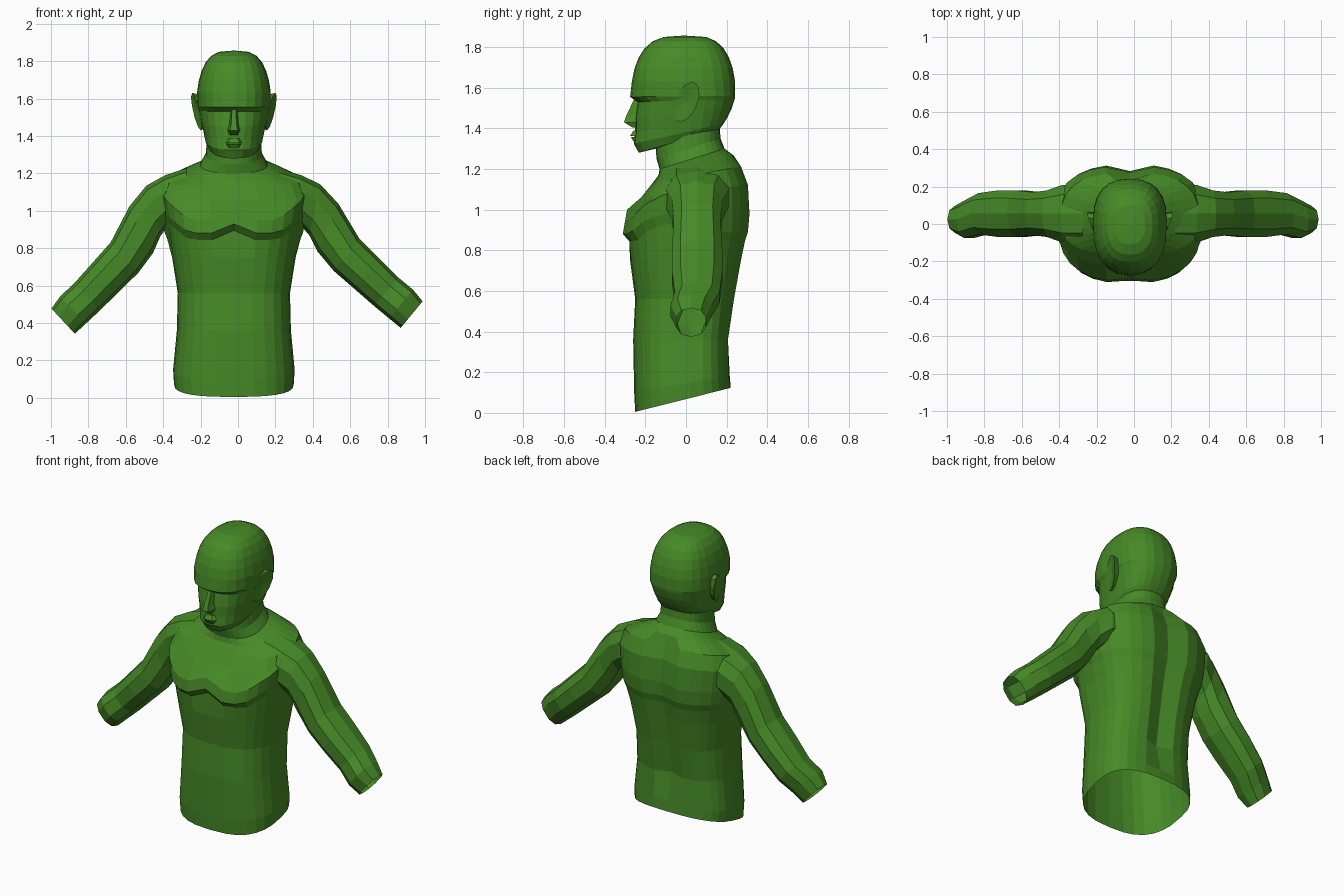
import bpy, bmesh, math
from mathutils import Matrix, Vector

cube = bpy.data.objects.get("Cube")
if cube:
    bpy.data.objects.remove(cube)

BODY_CENTRE = -.022  # the body sits slightly to its right

green = bpy.data.materials.new("skin green")
green.use_nodes = True
green.diffuse_color = (.062, .255, .02, 1)
shader = green.node_tree.nodes["Principled BSDF"]
shader.inputs["Base Color"].default_value = green.diffuse_color


def finish(name, bm):
    """Turn a bmesh into a flat shaded green object."""
    bmesh.ops.recalc_face_normals(bm, faces=bm.faces)
    bmesh.ops.translate(bm, verts=bm.verts, vec=(BODY_CENTRE, 0, 0))
    mesh = bpy.data.meshes.new(name)
    bm.to_mesh(mesh)
    bm.free()
    mesh.materials.append(green)
    obj = bpy.data.objects.new(name, mesh)
    bpy.context.scene.collection.objects.link(obj)


def loft(rings, tip=None):
    """Skin a stack of closed rings, optionally closing in a point."""
    bm = bmesh.new()
    loops = [[bm.verts.new(point) for point in ring] for ring in rings]
    count = len(loops[0])
    for low, high in zip(loops, loops[1:]):
        for i in range(count):
            j = (i + 1) % count
            bm.faces.new((low[i], low[j], high[j], high[i]))
    if tip:
        end = bm.verts.new(tip)
        for i in range(count):
            bm.faces.new((loops[-1][i], loops[-1][(i + 1) % count], end))
    return bm


def squarish_oval(sides, roundness):
    """Unit oval as (sideways, forward) pairs; lower roundness is boxier."""
    def bulge(value):
        return math.copysign(abs(value) ** roundness, value)
    angles = [math.tau * i / sides for i in range(sides)]
    return [(bulge(math.sin(a)), bulge(math.cos(a))) for a in angles]


def body_ring(z, rise, width, front, back, sides, roundness, middle=.02):
    """Body cross-section that climbs by rise from front to back."""
    ring = []
    for side, forward in squarish_oval(sides, roundness):
        reach = middle - front if forward > 0 else back - middle
        y = middle - forward * reach
        ring.append(Vector((side * width, y, z + rise * (y - front) / (back - front))))
    return ring


def add_muscles(ring):
    """Spine and breastbone grooves, and the arched lower chest line."""
    for v in ring:
        groove = max(0, 1 - abs(v.x) / .09)
        if v.y > 0 and .3 < v.z < 1.25:
            v.y -= .035 * groove
        elif v.y < 0 and .82 < v.z < 1.1:
            v.y += .015 * groove
        if v.y < -.03 and .8 < v.z < .97:
            v.z += .05 * groove + .8 * max(0, abs(v.x) - .24)
    return ring


# Torso, hem to neck: front height, half width, front, back
torso_levels = [
    (.005, .32, -.25, .22),
    (.1, .325, -.255, .215),
    (.36, .305, -.26, .21),
    (.56, .3, -.25, .24),
    (.75, .33, -.275, .275),
    (.845, .355, -.285, .295),
    (.88, .37, -.317, .31),
    (.95, .385, -.305, .318),
    (1.06, .4, -.225, .31),
    (1.13, .37, -.165, .275),
    (1.17, .27, -.135, .235),
    (1.2, .18, -.13, .19),
    (1.25, .15, -.145, .17),
    (1.32, .145, -.15, .165),
]
torso = []
for z, width, front, back in torso_levels:
    rise = max(.12 - .35 * z, 0) + min(.1, max(0, z - .85) * .3)
    roundness = .74 if width > .28 else .88
    torso.append(add_muscles(body_ring(z, rise, width, front, back, 28, roundness)))
finish("torso", loft(torso))

# Head: jaw, mouth, cheeks, eye line and brow, then a dome
face_levels = [
    (1.3, .13, -.15, .15),
    (1.28, .135, -.232, .165),
    (1.325, .155, -.257, .185),
    (1.38, .163, -.25, .205),
    (1.45, .175, -.25, .225),
    (1.53, .188, -.238, .24),
    (1.555, .197, -.275, .242),
]
head = [body_ring(z, (1.57 - z) * .4, width, front, back, 24, .82)
        for z, width, front, back in face_levels]
DOME_BASE, DOME_HEIGHT, DOME_STEPS = 1.57, .287, 7
for step in range(1, DOME_STEPS):
    angle = math.pi / 2 * step / DOME_STEPS
    size = math.cos(angle) ** .6
    head.append(body_ring(DOME_BASE + DOME_HEIGHT * math.sin(angle), 0, .2 * size,
                          -.27 * size, .245 * size, 24, .8, 0))
finish("head", loft(head, (0, -.01, DOME_BASE + DOME_HEIGHT)))

# Arm, shoulder to wrist: x, height, half width, half depth
arm_levels = [
    (.25, 1.1, .13, .16),
    (.36, 1.055, .135, .16),
    (.43, 1, .14, .13),
    (.495, .9, .14, .12),
    (.585, .75, .11, .13),
    (.68, .65, .105, .13),
    (.785, .54, .1, .115),
    (.86, .47, .1, .105),
    (.913, .41, .092, .075),
]


def arm_ring(x, z, width, depth):
    """Oval across the arm, turning from level shoulder to sloping forearm."""
    tilt = min(.75, max(0, 3 * (x - .34)))
    across = Vector((math.sin(tilt), 0, math.cos(tilt))) * width
    middle = Vector((x, .055 if x < .8 else .025, z))
    return [middle + across * up + Vector((0, depth * out, 0))
            for out, up in squarish_oval(10, .85)]


# The left arm is raised a touch more than the right
for name, side, lift in (("left_arm", 1, -.06), ("right_arm", -1, 0)):
    bm = loft([arm_ring(*level) for level in arm_levels])
    bmesh.ops.rotate(bm, verts=bm.verts, cent=(.35, 0, 1.05),
                     matrix=Matrix.Rotation(lift, 3, "Y"))
    bmesh.ops.scale(bm, verts=bm.verts, vec=(side, 1, 1))
    finish(name, bm)

# Ears: leaning ovals that flare away from the skull toward the top and back
EAR_HEIGHT = 1.53
for name, side in (("left_ear", 1), ("right_ear", -1)):
    rim, root = [], []
    for along, up in squarish_oval(10, 1):
        y, z = .06 * along + .03 * up, .1 * up
        rim.append((side * (.2 + .3 * y + .14 * z), y, EAR_HEIGHT + z))
        root.append((side * .145, y * .8, EAR_HEIGHT + z * .85))
    finish(name, loft([root, rim], (side * .19, 0, EAR_HEIGHT)))


def face_ridge(name, sections):
    """Raised facial feature; each section is height, half width, front."""
    back = -.22
    bm = loft([[(-w, back, z), (-w / 2, front, z), (w / 2, front, z), (w, back, z)]
               for z, w, front in sections])
    bmesh.ops.holes_fill(bm, edges=bm.edges)
    finish(name, bm)


face_ridge("nose", [(1.405, .03, -.265), (1.43, .04, -.305),
                    (1.46, .03, -.295), (1.545, .02, -.255)])
face_ridge("lower_lip", [(1.335, .045, -.257), (1.358, .055, -.272)])
face_ridge("upper_lip", [(1.363, .06, -.275), (1.39, .04, -.258)])
